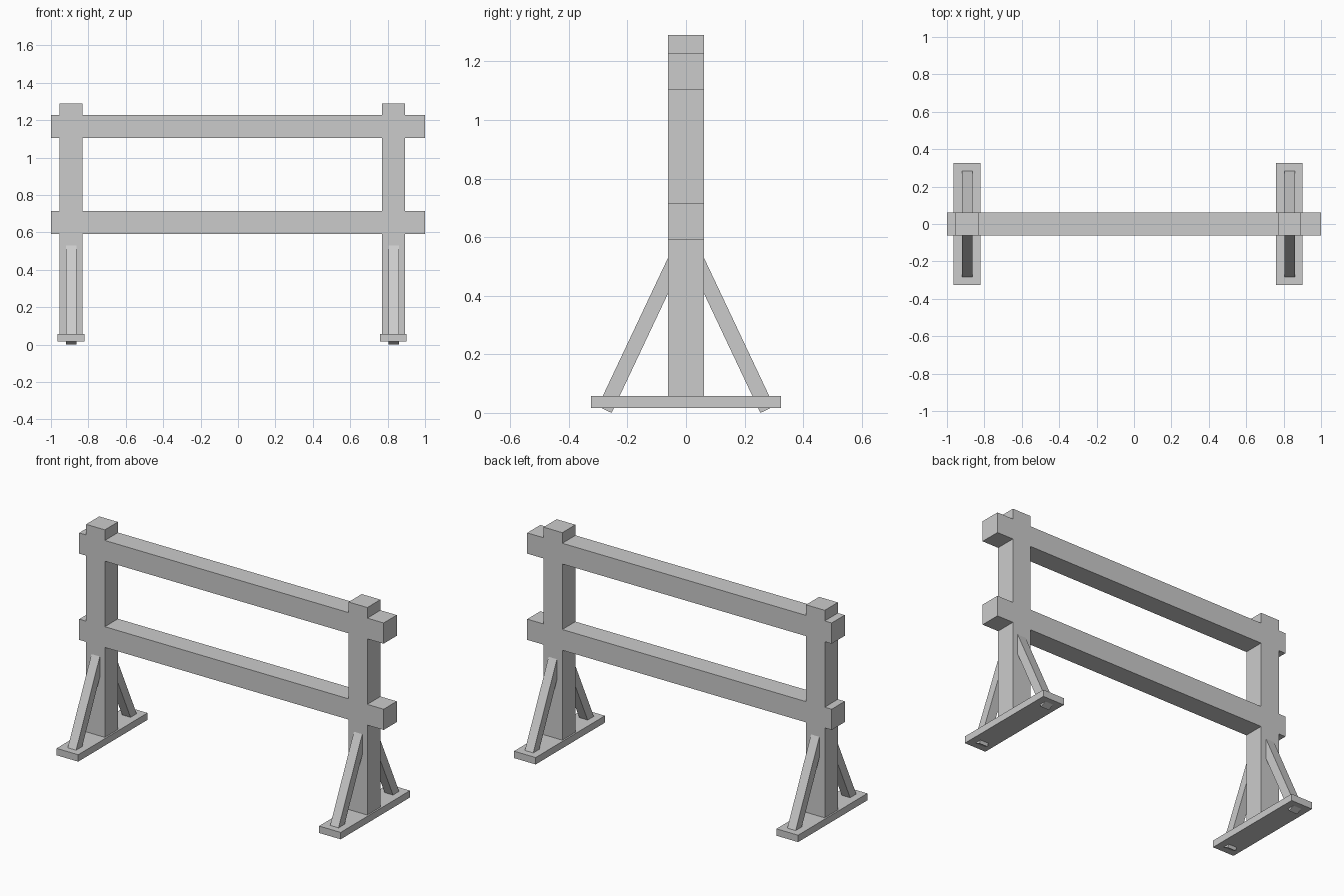
import bpy
import bmesh
from mathutils import Vector

if "Cube" in bpy.data.objects:
    bpy.data.objects.remove(bpy.data.objects["Cube"])


def box(name, lo, hi):
    bm = bmesh.new()
    bmesh.ops.create_cube(bm, size=1)
    lo, hi = Vector(lo), Vector(hi)
    for v in bm.verts:
        v.co = Vector((lo[i] + (v.co[i] + 0.5) * (hi[i] - lo[i]) for i in range(3)))
    return finish(name, bm)


def finish(name, bm):
    bmesh.ops.recalc_face_normals(bm, faces=bm.faces)
    mesh = bpy.data.meshes.new(name)
    bm.to_mesh(mesh)
    bm.free()
    obj = bpy.data.objects.new(name, mesh)
    bpy.context.collection.objects.link(obj)
    return obj


def brace(name, x, width, side):
    # slanted square bar, its lowest corner resting on z = 0
    along = Vector((-0.427, 0.904))
    across = Vector((0.904, 0.427)) * 0.052
    foot = Vector((0.254, 0.0))
    top = foot + along * 0.585
    bm = bmesh.new()
    profile = [foot, foot + across, top + across, top]
    face = bm.faces.new([bm.verts.new((x - width / 2, side * p.x, p.y)) for p in profile])
    ext = bmesh.ops.extrude_face_region(bm, geom=[face])
    moved = [g for g in ext["geom"] if isinstance(g, bmesh.types.BMVert)]
    bmesh.ops.translate(bm, verts=moved, vec=(width, 0, 0))
    return finish(name, bm)


HALF = 0.0615  # half thickness of posts and rails

# horizontal rails
for label, z0, z1 in (("lower_rail", 0.592, 0.715), ("upper_rail", 1.104, 1.227)):
    box(label, (-1, -HALF, z0), (1, HALF, z1))

# posts, foot plates and braces
for label, x in (("left", -0.893), ("right", 0.831)):
    box(label + "_post", (x - HALF, -HALF, 0.04), (x + HALF, HALF, 1.29))
    box(label + "_foot", (x - 0.071, -0.325, 0.017), (x + 0.071, 0.325, 0.058))
    for end, side in (("front", -1), ("back", 1)):
        brace(f"{label}_{end}_brace", x + 0.001, 0.055, side)
